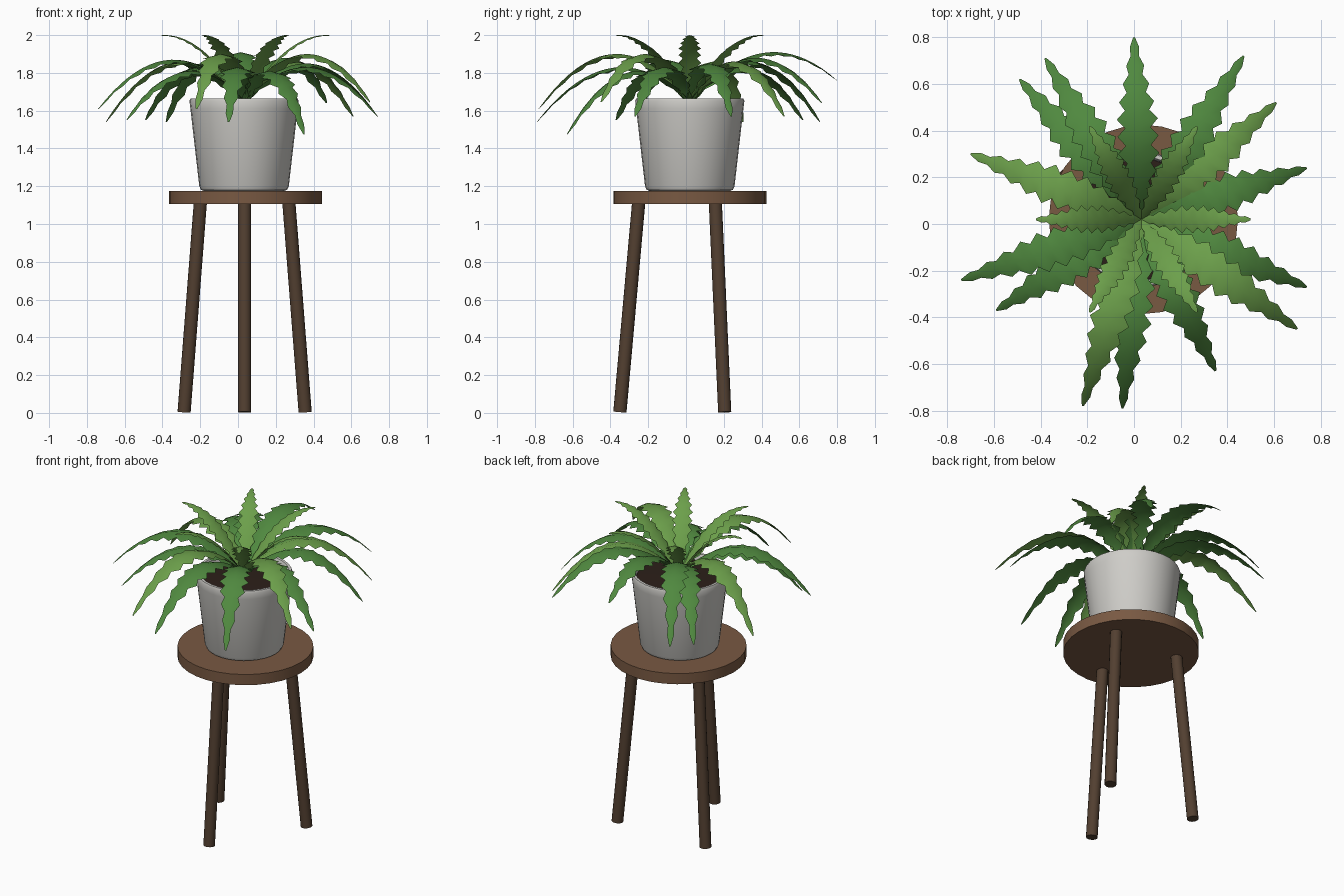
import bpy, bmesh, math
from mathutils import Vector

if "Cube" in bpy.data.objects:
    bpy.data.objects.remove(bpy.data.objects["Cube"])

CX, CY = 0.04, 0.02  # common axis of stool and pot


def material(name, r, g, b):
    m = bpy.data.materials.new(name)
    m.diffuse_color = (r, g, b, 1)
    m.use_nodes = True
    m.node_tree.nodes["Principled BSDF"].inputs["Base Color"].default_value = m.diffuse_color
    return m


SEAT = material("seat_wood", 0.19, 0.10, 0.055)
LEG = material("leg_wood", 0.085, 0.05, 0.03)
POT = material("pot_glaze", 0.62, 0.61, 0.58)
SOIL = material("soil", 0.025, 0.014, 0.01)
LIGHT = material("light_leaf", 0.15, 0.35, 0.07)
DARK = material("dark_leaf", 0.08, 0.25, 0.05)


def add_object(name, verts, faces, mat, angle=40):
    me = bpy.data.meshes.new(name)
    me.from_pydata(verts, [], faces)
    bm = bmesh.new()
    bm.from_mesh(me)
    bmesh.ops.remove_doubles(bm, verts=bm.verts, dist=1e-5)
    bmesh.ops.recalc_face_normals(bm, faces=bm.faces)
    bm.to_mesh(me)
    bm.free()
    me.materials.append(mat)
    ob = bpy.data.objects.new(name, me)
    bpy.context.collection.objects.link(ob)
    bpy.ops.object.select_all(action='DESELECT')
    ob.select_set(True)
    bpy.context.view_layer.objects.active = ob
    bpy.ops.object.shade_smooth_by_angle(angle=math.radians(angle))
    return ob


def lathe(name, profile, mat, sides=32):
    """Revolve an (r, z) profile about the common axis."""
    verts, faces = [], []
    n = len(profile)
    for i in range(sides):
        a = 2 * math.pi * i / sides
        verts += [(CX + r * math.cos(a), CY + r * math.sin(a), z) for r, z in profile]
        j = (i + 1) % sides
        for k in range(n - 1):
            loop = [i * n + k, j * n + k, j * n + k + 1, i * n + k + 1]
            if profile[k][0] == 0:
                loop = loop[1:]
            elif profile[k + 1][0] == 0:
                loop = loop[:3]
            faces.append(loop)
    return add_object(name, verts, faces, mat)


# Stool seat
lathe("seat", [(0, 1.105), (0.405, 1.105), (0.405, 1.175), (0, 1.175)], SEAT)

# Three splayed legs
for i, ang in enumerate((-90, 30, 150)):
    a = math.radians(ang)
    d = Vector((math.cos(a), math.sin(a), 0))
    c = Vector((CX - 0.005, CY, 0))
    lo, hi = c + d * 0.37 + Vector((0, 0, 0.004)), c + d * 0.27 + Vector((0, 0, 1.12))
    bpy.ops.mesh.primitive_cylinder_add(vertices=16, radius=0.035, depth=(hi - lo).length,
                                        location=(lo + hi) / 2)
    leg = bpy.context.object
    leg.name = f"leg_{i + 1}"
    leg.rotation_mode = 'QUATERNION'
    leg.rotation_quaternion = (hi - lo).to_track_quat('Z', 'Y')
    leg.data.materials.append(LEG)
    bpy.ops.object.shade_smooth_by_angle(angle=math.radians(40))

# Pot with rounded foot and rim, filled with soil
CX = 0.032
lathe("pot", [(0, 1.175), (0.212, 1.175), (0.228, 1.181), (0.237, 1.2), (0.284, 1.61),
              (0.289, 1.652), (0.284, 1.664), (0.268, 1.664), (0.261, 1.65), (0.256, 1.6),
              (0, 1.6)], POT)
lathe("soil", [(0.262, 1.625), (0, 1.635)], SOIL)


def leaf(name, tip, peak, half_width, mat, steps=20):
    """Arching leaf with a midrib fold and zigzag edges, from pot centre to tip."""
    base = Vector((CX, CY, 1.645))
    flat = Vector((tip[0] - CX, tip[1] - CY, 0))
    side = Vector((-flat.y, flat.x, 0)).normalized()
    h, d = peak - base.z, tip[2] - base.z
    rise = 2 * h + 2 * math.sqrt(max(h * h - h * d, 0))
    fall = rise - d
    verts, faces = [], []
    for i in range(steps + 1):
        t = i / steps
        p = base + flat * t + Vector((0, 0, rise * t - fall * t * t))
        slope = (flat + Vector((0, 0, rise - 2 * fall * t))).normalized()
        up = slope.cross(side)
        tooth = 1.0 if i % 2 else 0.62
        w = half_width * tooth * min(1, 0.22 + 2.4 * t, 0.12 + 2.1 * (1 - t))
        if i == steps:
            w = 0.004
        verts += [p + side * w - up * w * 0.25, p, p - side * w - up * w * 0.25]
        if i:
            k = 3 * i
            faces += [(k - 3, k - 2, k + 1, k), (k - 2, k - 1, k + 2, k + 1)]
    add_object(name, verts, faces, mat, 80)


# Outer leaves: tip position, arch height, colour
outer = [
    ((0.00, 0.80, 1.76), 1.91, DARK), ((0.47, 0.72, 1.64), 1.88, DARK),
    ((0.61, 0.52, 1.57), 1.86, LIGHT), ((0.74, 0.24, 1.57), 1.85, DARK),
    ((0.74, -0.27, 1.57), 1.83, DARK), ((0.70, -0.45, 1.645), 1.90, LIGHT),
    ((0.35, -0.63, 1.475), 1.81, DARK), ((-0.05, -0.79, 1.54), 1.83, DARK),
    ((-0.22, -0.78, 1.61), 1.90, LIGHT), ((-0.59, -0.37, 1.55), 1.81, DARK),
    ((-0.74, -0.24, 1.61), 1.87, DARK), ((-0.70, 0.30, 1.54), 1.86, LIGHT),
    ((-0.49, 0.62, 1.55), 1.83, DARK), ((-0.38, 0.71, 1.54), 1.86, DARK),
]
for i, (tip, peak, mat) in enumerate(outer):
    leaf(f"outer_leaf_{i + 1}", tip, peak, 0.088, mat)

# Inner upright leaves
for i in range(6):
    a = math.radians(60 * i)
    leaf(f"inner_leaf_{i + 1}", (0.04 + 0.46 * math.cos(a), CY + 0.46 * math.sin(a), 1.998),
         2.0, 0.06, LIGHT)
